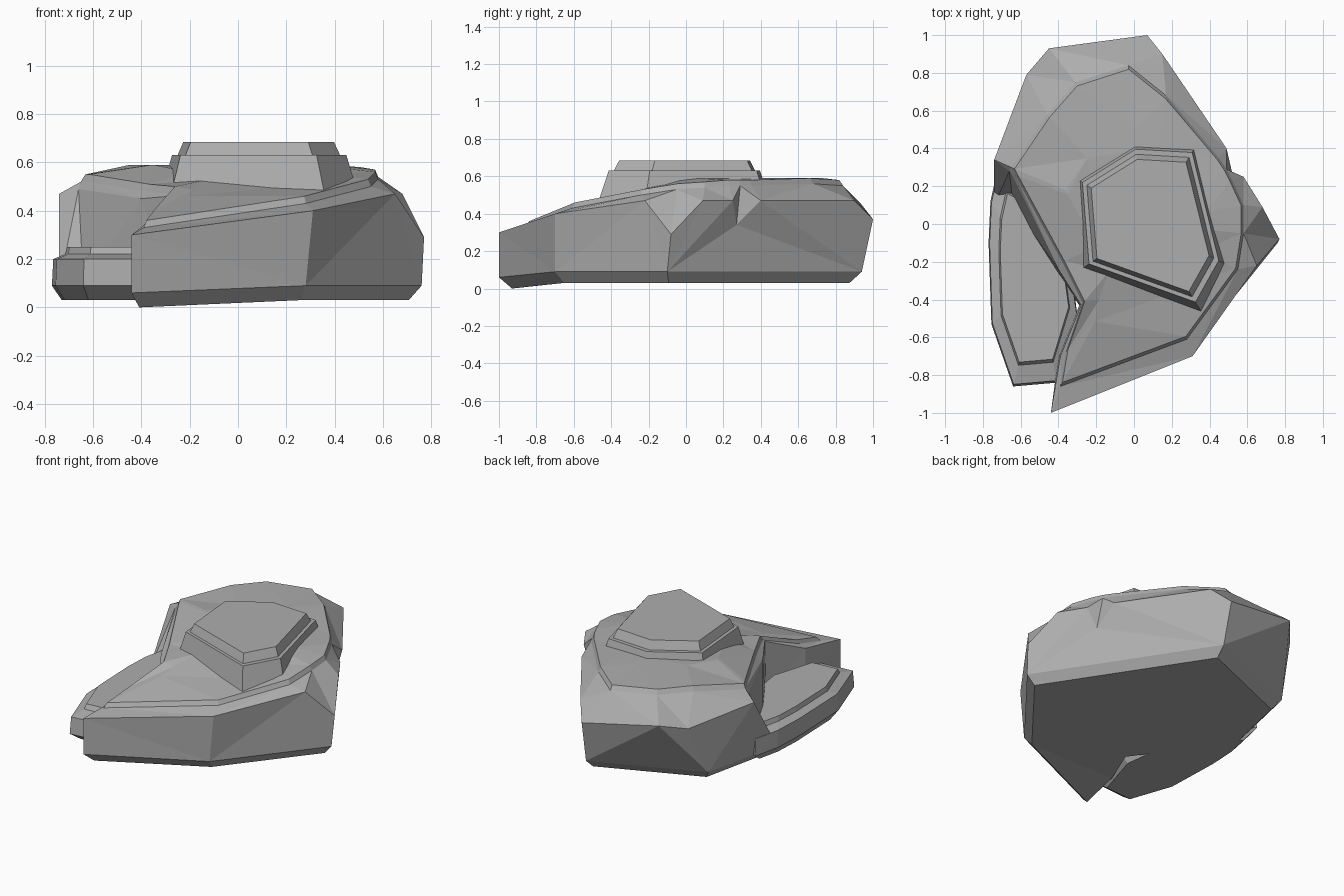
import bpy
import bmesh
from mathutils import Vector

if "Cube" in bpy.data.objects:
    bpy.data.objects.remove(bpy.data.objects["Cube"], do_unlink=True)

stone = bpy.data.materials.new("grey_stone")
stone.use_nodes = True
grey = (0.42, 0.42, 0.42, 1.0)
stone.diffuse_color = grey
stone.node_tree.nodes["Principled BSDF"].inputs["Base Color"].default_value = grey


def loft(name, rings):
    """Skin a stack of matching rings and cap both ends; repeated points merge."""
    mesh = bmesh.new()
    known = {}

    def vertex(point):
        key = tuple(round(value, 4) for value in point)
        if key not in known:
            known[key] = mesh.verts.new(key)
        return known[key]

    def face(points):
        corners = list(dict.fromkeys(vertex(point) for point in points))
        if len(corners) > 2 and mesh.faces.get(corners) is None:
            mesh.faces.new(corners)

    for lower, upper in zip(rings, rings[1:]):
        for i in range(len(lower)):
            j = (i + 1) % len(lower)
            face((lower[i], lower[j], upper[j], upper[i]))
    face(rings[0][::-1])
    face(rings[-1])
    bmesh.ops.triangulate(mesh, faces=mesh.faces[:])
    bmesh.ops.recalc_face_normals(mesh, faces=mesh.faces[:])
    data = bpy.data.meshes.new(name)
    mesh.to_mesh(data)
    mesh.free()
    data.materials.append(stone)
    rock = bpy.data.objects.new(name, data)
    bpy.context.scene.collection.objects.link(rock)
    return rock


def resize(ring, factor, centre, height):
    """Scale a ring about a centre in plan; height gives z for each new point."""
    result = []
    for point in ring:
        x = centre[0] + (point[0] - centre[0]) * factor
        y = centre[1] + (point[1] - centre[1]) * factor
        result.append(Vector((x, y, height(y, point))))
    return result


def level(z):
    return lambda y, point: z


# Main boulder: few-sided foot, chipped shoulder, stepped ledge, sloping top
tip, front, right = (-.44, -1, .06), (.28, -.7, .09), (.76, -.1, .09)
back, rear_left, left = (.08, .94, .09), (-.62, .65, .09), (-.74, .1, .09)
notch_foot = [(-.64, .1, .09), (-.41, -.26, .09), (-.29, -.43, .09), (-.4, -.7, .09)]
foot = [tip, front] + [right] * 5 + [back] * 3 + [rear_left] * 2 + [left] + notch_foot

shoulder = [
    (-.44, -1, .3), (.31, -.7, .4), (.65, -.22, .47), (.77, -.08, .29),
    (.68, .09, .47), (.58, .25, .47), (.52, .27, .34), (.49, .4, .47),
    (.15, .9, .47), (.07, 1, .37), (-.45, .93, .46), (-.57, .79, .42),
    (-.74, .34, .47), (-.66, .28, .49), (-.4, -.24, .45), (-.28, -.43, .46),
    (-.39, -.7, .34),
]
ledge = [
    (-.39, -.86, .33), (.28, -.61, .43), (.55, -.24, .5), (.58, -.05, .53),
    (.58, .1, .54), (.52, .23, .55), (.49, .29, .55), (.45, .35, .55),
    (.17, .68, .56), (-.03, .84, .55), (-.31, .75, .56), (-.46, .58, .56),
    (-.65, .3, .52), (-.63, .26, .52), (-.38, -.2, .48), (-.27, -.42, .47),
    (-.36, -.68, .37),
]
middle = (.07, 0)
underside = resize(foot, .93, (0, 0), lambda y, p: 0 if p == tip else .03)
step = resize(ledge, .975, middle, lambda y, p: min(p[2] + .03, .59))
crown = resize(ledge, .6, middle, lambda y, p: min(.59, .59 + y / 4))
loft("main_boulder", [underside, foot, shoulder, ledge, step, crown])

# Stepped slab on top of the boulder
slab = [(-.28, -.24), (.36, -.47), (.5, -.22), (.34, .43), (0, .45), (-.32, .25)]
slab_levels = [(1, .46), (.88, .63), (.82, .63), (.76, .685)]
loft("top_slab", [resize(slab, size, middle, level(z)) for size, z in slab_levels])

# Low rock sitting in the notch
low = [(-.72, .3), (-.76, .12), (-.77, -.1), (-.755, -.53),
       (-.64, -.86), (-.41, -.84), (-.3, -.48), (-.38, .1)]
low_centre = (-.5, -.3)
low_levels = [(.85, .03), (1, .09), (.98, .2), (.8, .22), (.77, .25)]
loft("low_rock", [resize(low, size, low_centre, level(z)) for size, z in low_levels])
